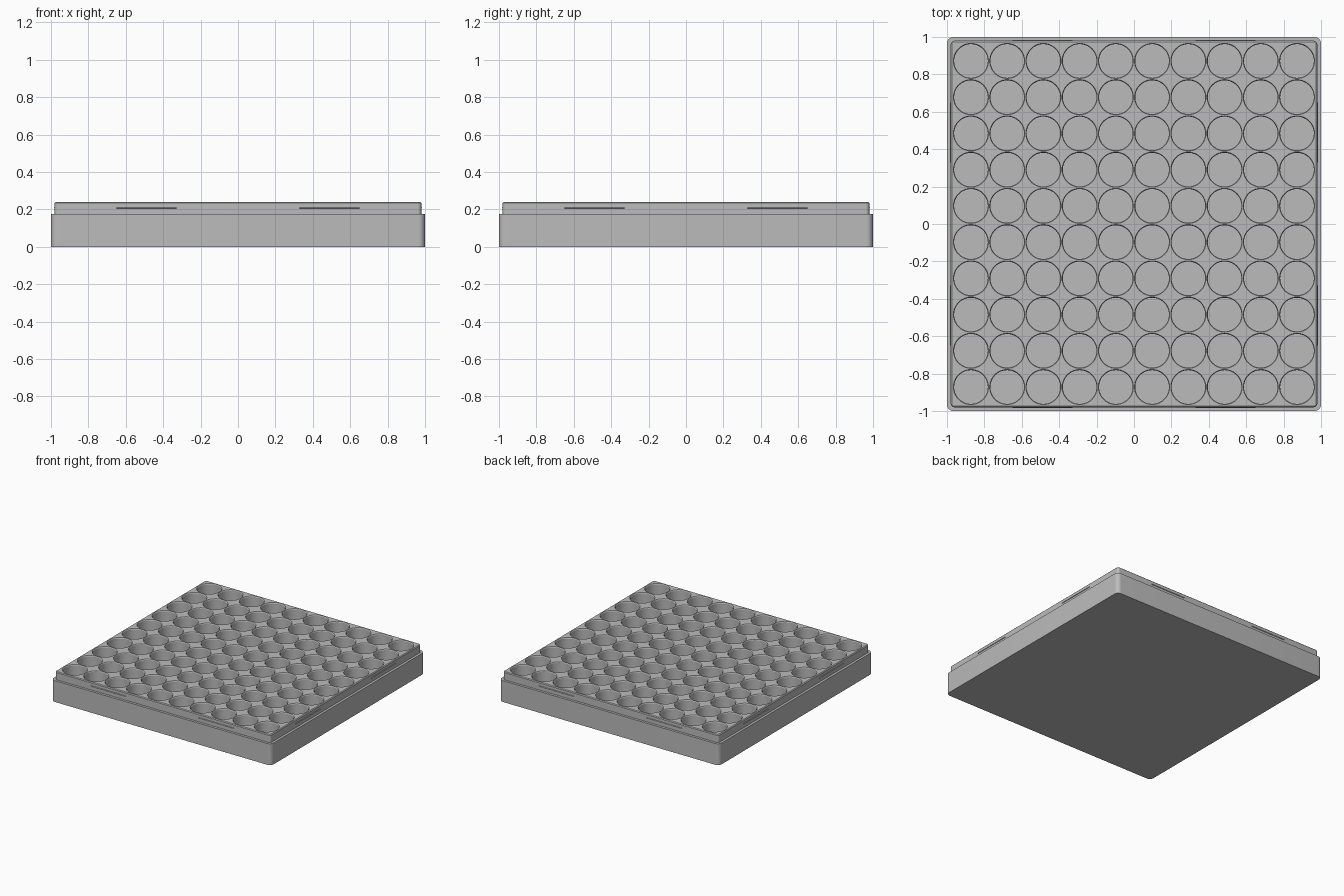
import bpy, bmesh
from math import pi, cos, sin

cube = bpy.data.objects.get("Cube")
if cube:
    bpy.data.objects.remove(cube, do_unlink=True)

COUNT, PITCH, SEGS = 10, 0.1937, 48

grey = bpy.data.materials.new("light_grey_plastic")
grey.use_nodes = True
grey.diffuse_color = (0.5, 0.5, 0.5, 1)
grey.node_tree.nodes["Principled BSDF"].inputs["Base Color"].default_value = (0.5, 0.5, 0.5, 1)


def rounded_square(half, radius, z, steps=8):
    """Points around a square with rounded corners."""
    pts = []
    for corner in range(4):
        mid = pi / 4 + corner * pi / 2
        cx = (half - radius) * (1 if cos(mid) > 0 else -1)
        cy = (half - radius) * (1 if sin(mid) > 0 else -1)
        for i in range(steps + 1):
            a = corner * pi / 2 + i * pi / 2 / steps
            pts.append((cx + radius * cos(a), cy + radius * sin(a), z))
    return pts


def circle(x, y, radius, z):
    return [(x + radius * cos(2 * pi * i / SEGS), y + radius * sin(2 * pi * i / SEGS), z)
            for i in range(SEGS)]


def loft(bm, rings):
    """Closed solid through rings listed from bottom to top."""
    loops = [[bm.verts.new(p) for p in ring] for ring in rings]
    for low, high in zip(loops, loops[1:]):
        for i in range(len(low)):
            j = (i + 1) % len(low)
            bm.faces.new((low[i], low[j], high[j], high[i]))
    bm.faces.new(loops[0][::-1])
    bm.faces.new(loops[-1])


def finish(bm, name):
    mesh = bpy.data.meshes.new(name)
    bm.to_mesh(mesh)
    bm.free()
    mesh.materials.append(grey)
    obj = bpy.data.objects.new(name, mesh)
    bpy.context.collection.objects.link(obj)
    return obj


def activate(obj):
    bpy.ops.object.select_all(action='DESELECT')
    obj.select_set(True)
    bpy.context.view_layer.objects.active = obj


# Tray block: wide base, stepped-in upper body, small top bevel
bm = bmesh.new()
loft(bm, [rounded_square(half, radius, z) for half, radius, z in (
    (1.0, 0.035, 0), (1.0, 0.035, 0.175), (0.98, 0.02, 0.175),
    (0.98, 0.02, 0.234), (0.974, 0.014, 0.24))])
tray = finish(bm, "tray")

# Round wells with a chamfered mouth
bm = bmesh.new()
for col in range(COUNT):
    for row in range(COUNT):
        x, y = ((n - (COUNT - 1) / 2) * PITCH for n in (col, row))
        loft(bm, [circle(x, y, r, z) for r, z in
                  ((0.09, 0.025), (0.09, 0.234), (0.094, 0.24), (0.0953, 0.242))])
cutter = finish(bm, "well_cutter")

activate(tray)
cut = tray.modifiers.new("wells", 'BOOLEAN')
cut.operation, cut.solver, cut.object = 'DIFFERENCE', 'EXACT', cutter
bpy.ops.object.modifier_apply(modifier=cut.name)
bpy.data.objects.remove(cutter, do_unlink=True)
bpy.ops.object.shade_smooth_by_angle(angle=pi / 6)

# Thin snap ridges, two on each side of the upper body
bm = bmesh.new()
for side in range(4):
    c, s = round(cos(side * pi / 2)), round(sin(side * pi / 2))
    for along in (-0.49, 0.49):
        ring = [(0.978, 0.204), (0.984, 0.208), (0.978, 0.212)]
        ends = [[(out * c - (along + e) * s, out * s + (along + e) * c, z) for out, z in ring]
                for e in (-0.16, 0.16)]
        loft(bm, ends)
bmesh.ops.recalc_face_normals(bm, faces=bm.faces)
finish(bm, "snap_ridges")
